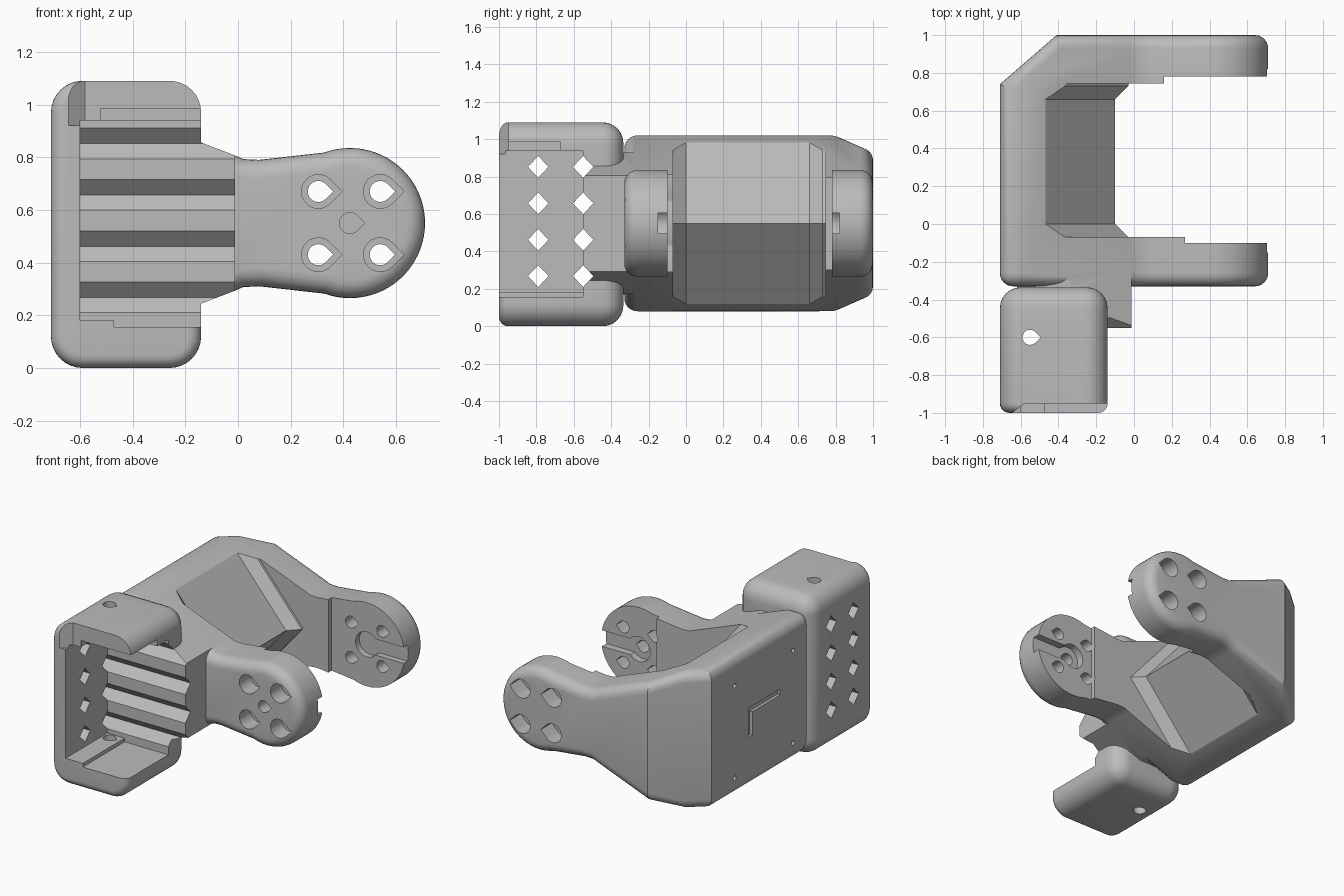
import bpy, bmesh, math
from mathutils import Vector

cube = bpy.data.objects.get("Cube")
if cube:
    bpy.data.objects.remove(cube, do_unlink=True)

grey = bpy.data.materials.new("matte_grey")
grey.use_nodes = True
colour = (0.5, 0.5, 0.5, 1)
grey.diffuse_color = colour
grey.node_tree.nodes["Principled BSDF"].inputs["Base Color"].default_value = colour

PLACE = {"x": lambda u, v, w: (w, u, v),
         "y": lambda u, v, w: (u, w, v),
         "z": lambda u, v, w: (u, v, w)}


def loft(name, sections, axis="y", shape=None):
    """Closed solid through (position, outline) sections along an axis."""
    bm = bmesh.new()
    rings = [[bm.verts.new(PLACE[axis](u, v, w)) for u, v in pts] for w, pts in sections]
    for a, b in zip(rings, rings[1:]):
        for i in range(len(a)):
            j = (i + 1) % len(a)
            bm.faces.new((a[i], a[j], b[j], b[i]))
    bm.faces.new(rings[0])
    bm.faces.new(rings[-1])
    bmesh.ops.recalc_face_normals(bm, faces=bm.faces)
    if shape:
        shape(bm)
    mesh = bpy.data.meshes.new(name)
    bm.to_mesh(mesh)
    bm.free()
    mesh.materials.append(grey)
    ob = bpy.data.objects.new(name, mesh)
    bpy.context.collection.objects.link(ob)
    return ob


def prism(pts, a, b, axis="y", name="cutter", shape=None):
    return loft(name, [(a, pts), (b, pts)], axis, shape)


def box(x0, x1, y0, y1, z0, z1, name="cutter"):
    return prism([(x0, y0), (x1, y0), (x1, y1), (x0, y1)], z0, z1, "z", name)


def combine(target, other, operation="DIFFERENCE"):
    """Apply an exact boolean and discard the second solid."""
    mod = target.modifiers.new("boolean", "BOOLEAN")
    mod.operation, mod.solver, mod.object = operation, "EXACT", other
    other.hide_render = True
    graph = bpy.context.evaluated_depsgraph_get()
    mesh = bpy.data.meshes.new_from_object(target.evaluated_get(graph))
    target.modifiers.clear()
    target.data = mesh
    bpy.data.objects.remove(other, do_unlink=True)


def arc(cx, cy, r, a0, a1, n):
    angles = [math.radians(a0 + (a1 - a0) * i / n) for i in range(n + 1)]
    return [(cx + r * math.cos(a), cy + r * math.sin(a)) for a in angles]


def teardrop(cx, cy, r):
    return arc(cx, cy, r, 45, 315, 18) + [(cx + 1.41 * r, cy)]


def round_edges(bm, edges, radius):
    bmesh.ops.bevel(bm, geom=edges, offset=radius, segments=6, profile=0.5,
                    affect="EDGES", clamp_overlap=False)


# Side profile shared by both arms and the back plate
MID, HUB = 0.55, 0.425
upper = [(-0.71, 1.02), (-0.57, 1.02), (-0.02, 0.81), (0.02, 0.793), (0.08, 0.79)]
lower = [(x, 2 * MID - z) for x, z in reversed(upper)]
profile = upper + arc(HUB, MID, 0.285, 110, -110, 44) + lower


def shape_body(bm):
    # Slanted back corner, then rounded outer rims
    bmesh.ops.bisect_plane(bm, geom=bm.verts[:] + bm.edges[:] + bm.faces[:],
                           plane_co=Vector((-0.71, 0.74, 0)),
                           plane_no=Vector((-0.26, 0.3, 0)), clear_outer=True)
    bmesh.ops.holes_fill(bm, edges=bm.edges[:])
    bmesh.ops.recalc_face_normals(bm, faces=bm.faces)
    rim = [e for e in bm.edges if e.calc_face_angle(0) > math.radians(55)]
    round_edges(bm, rim, 0.07)


body = prism(profile, -0.33, 1.0, name="bracket", shape=shape_body)


# Gap between the arms, leaving a ridge with chamfered chevron sides
def gap(tip):
    return [(tip, MID), (tip - 0.47, MID + 0.55), (1, MID + 0.55),
            (1, MID - 0.55), (tip - 0.47, MID - 0.55)]


combine(body, loft("cutter", [(-0.07, gap(-0.03)), (0, gap(-0.1)), (0.66, gap(-0.1)),
                              (0.73, gap(-0.03)), (0.745, gap(-0.03))]))
combine(body, box(0.27, 1, -0.1, 0.3, 0, 1.1))
combine(body, box(0.16, 1, 0.3, 0.78, 0, 1.1))

# Horn slots, open at the arm tips
for y0, y1 in ((-0.15, 0), (0.7, 0.82)):
    slot = arc(HUB, MID, 0.085, 40, 320, 20) + [(0.8, 0.495), (0.8, 0.605)]
    combine(body, prism(slot, y0, y1))

# Screw holes with countersinks on the outer faces
for x in (0.305, 0.54):
    for z in (0.43, 0.67):
        combine(body, prism(teardrop(x, z, 0.04), -0.5, 1.1))
        combine(body, prism(teardrop(x, z, 0.064), -0.5, -0.21))
        combine(body, prism(teardrop(x, z, 0.064), 0.88, 1.1))
combine(body, prism(teardrop(HUB, MID, 0.04), -0.5, -0.12))


# Clamp with rounded corners and rims
def shape_clamp(bm):
    for y, radius in ((-1.0, 0.05), (-0.335, 0.11)):
        rim = [e for e in bm.edges if all(abs(v.co.y - y) < 0.001 for v in e.verts)]
        round_edges(bm, rim, radius)


outline = []
for cx, cz, start in ((-0.26, 0.97, 0), (-0.59, 0.97, 90), (-0.59, 0.12, 180), (-0.26, 0.12, 270)):
    outline += arc(cx, cz, 0.12, start, start + 90, 8)
clamp = prism(outline, -1.0, -0.335, name="clamp", shape=shape_clamp)

# Clamp cavity with stepped flanges and trimmed upper lip
combine(clamp, box(-0.6, 0.2, -1.1, -0.55, 0.18, 0.94))
combine(clamp, box(-0.47, 0.2, -1.1, -0.55, 0.155, 0.5))
combine(clamp, box(-0.52, 0.2, -1.1, -0.67, 0.5, 0.985))
lip = [(-0.58, -0.95), (-0.67, -1.02), (0, -1.02), (0, -0.95)]
combine(clamp, prism(lip, 0.92, 1.2, "z"))
combine(clamp, prism(teardrop(-0.55, -0.6, 0.04), -0.1, 1.2, "z"))

# Ribbed block joining the clamp to the front arm
block_top = [(-0.62, 0.93), (-0.33, 0.928), (-0.012, 0.807)]
block = prism(block_top + [(x, 2 * MID - z) for x, z in reversed(block_top)],
              -0.55, -0.2, name="ribbed_block")
combine(body, block, "UNION")
combine(body, clamp, "UNION")

# Diamond holes, which also form the grooves of the ribs
for y in (-0.79, -0.55):
    for z in (0.268, 0.462, 0.657, 0.852):
        diamond = [(y - 0.055, z), (y, z - 0.058), (y + 0.055, z), (y, z + 0.058)]
        combine(body, prism(diamond, -0.9, 0.2, "x"))

# Pin holes and angled mark on the back plate
for y in (-0.14, 0.49):
    for z in (0.2, 0.83):
        combine(body, prism(arc(y, z, 0.016, 0, 330, 11), -0.8, -0.64, "x"))
mark = [(0, 0.58), (0, 0.62), (0.34, 0.62), (0.34, 0.42), (0.3, 0.42), (0.3, 0.58)]
combine(body, prism(mark, -0.8, -0.69, "x"))

bpy.ops.object.select_all(action="DESELECT")
body.select_set(True)
bpy.context.view_layer.objects.active = body
bpy.ops.object.shade_smooth_by_angle(angle=math.radians(28))
